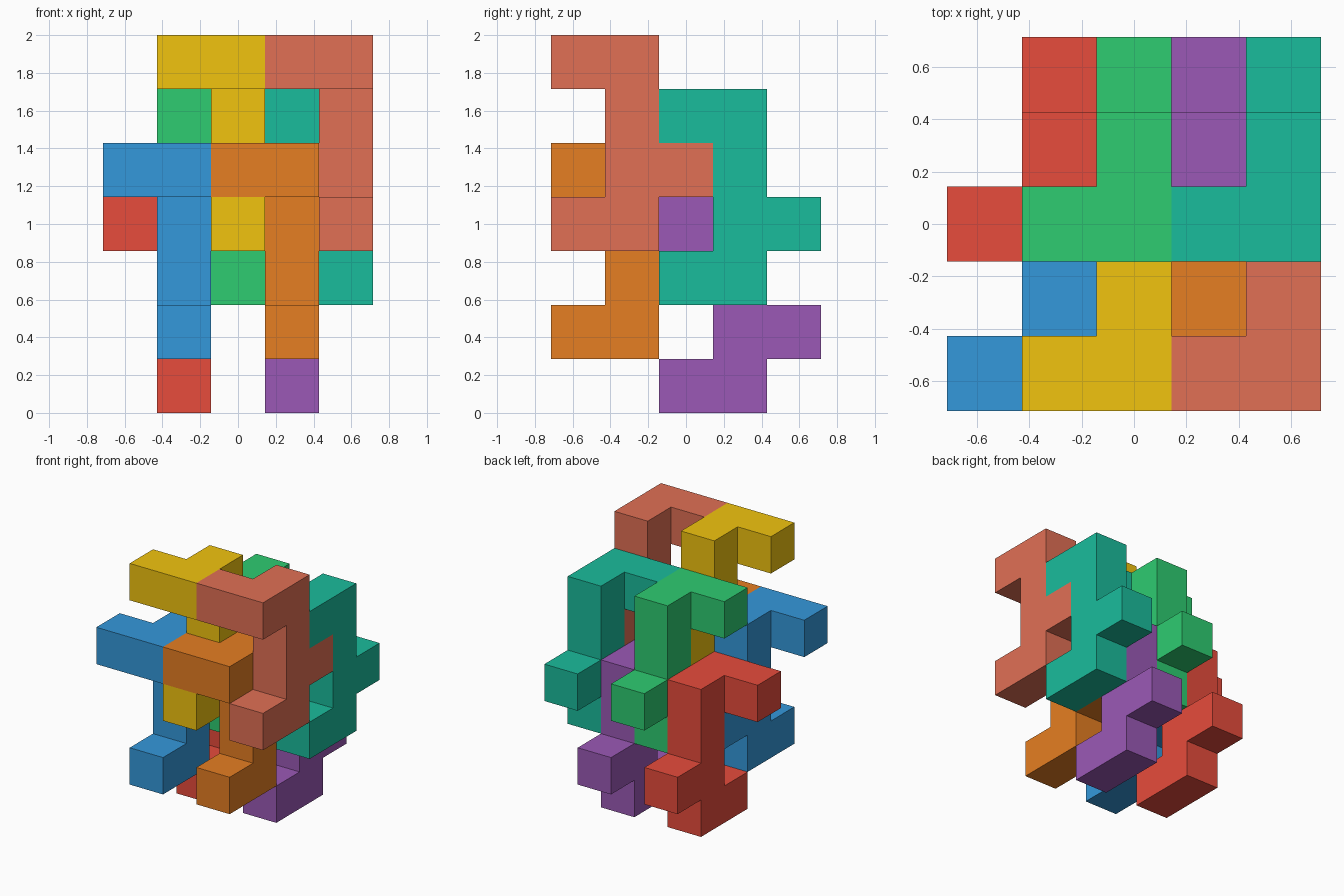
import bpy
import bmesh
from mathutils import Color, Vector

if "Cube" in bpy.data.objects:
    bpy.data.objects.remove(bpy.data.objects["Cube"])

U = 2 / 7                                 # edge of one cube cell
ORIGIN = Vector((-2.5 * U, -2.5 * U, 0))  # corner of the 5 x 5 x 7 cell grid

# One interlocking piece: column, foot, arm and a bent hook at the top
COLUMN = [(1, 1, k) for k in range(4)]
FOOT, ARM = [(1, 0, 0)], [(1, 2, 1)]
HOOK = [(1, 0, 3), (0, 0, 3)]
PIECE = set(COLUMN + FOOT + ARM + HOOK)


def add_cell_face(bm, cell, axis, side):
    """One square side of a cell, wound to face outwards."""
    a, b = (axis + 1) % 3, (axis + 2) % 3
    corners = [(0, 0), (1, 0), (1, 1), (0, 1)]
    verts = []
    for s, t in corners if side else corners[::-1]:
        p = Vector(cell)
        p[axis] += side
        p[a] += s
        p[b] += t
        verts.append(bm.verts.new(p * U))
    bm.faces.new(verts)


def make_piece(name, offset, rgb):
    bm = bmesh.new()
    # Only the outer skin of the joined cells
    for cell in PIECE:
        for axis in range(3):
            for side in (0, 1):
                neighbour = list(cell)
                neighbour[axis] += 2 * side - 1
                if tuple(neighbour) not in PIECE:
                    add_cell_face(bm, cell, axis, side)
    bmesh.ops.remove_doubles(bm, verts=bm.verts[:], dist=0.001)
    # Merge flat neighbours into large clean faces
    bmesh.ops.dissolve_limit(bm, angle_limit=0.01, verts=bm.verts[:], edges=bm.edges[:])
    mesh = bpy.data.meshes.new(name)
    bm.to_mesh(mesh)
    bm.free()
    # Screen colour (0-255) converted to linear
    mat = bpy.data.materials.new(name + "_color")
    linear = Color([c / 255 for c in rgb]).from_srgb_to_scene_linear()
    mat.diffuse_color = (*linear, 1)
    mat.use_nodes = True
    mat.node_tree.nodes["Principled BSDF"].inputs["Base Color"].default_value = mat.diffuse_color
    mesh.materials.append(mat)
    obj = bpy.data.objects.new(name, mesh)
    obj.location = ORIGIN + Vector(offset) * U
    bpy.context.collection.objects.link(obj)


# Eight identical pieces, shifted so that they interlock
PIECES = [
    ("salmon_piece", (3, 0, 3), (225, 112, 85)),
    ("teal_piece", (3, 2, 2), (26, 188, 156)),
    ("orange_piece", (2, 0, 1), (230, 126, 34)),
    ("purple_piece", (2, 2, 0), (155, 89, 182)),
    ("yellow_piece", (1, 0, 3), (241, 196, 15)),
    ("green_piece", (1, 2, 2), (46, 204, 113)),
    ("blue_piece", (0, 0, 1), (52, 152, 219)),
    ("red_piece", (0, 2, 0), (231, 76, 60)),
]
for name, offset, rgb in PIECES:
    make_piece(name, offset, rgb)
